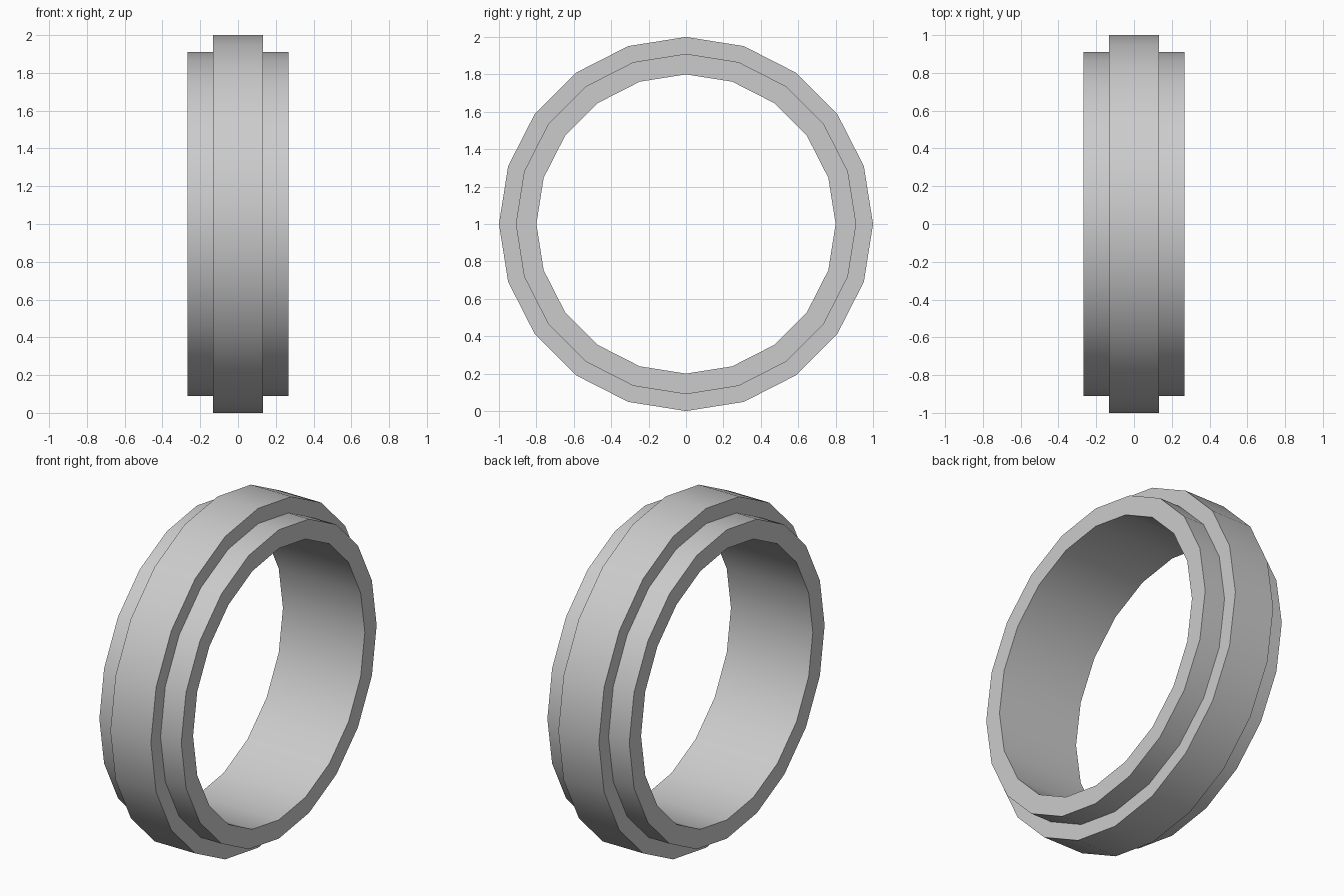
import bpy, bmesh
from math import sin, cos, pi

if "Cube" in bpy.data.objects:
    bpy.data.objects.remove(bpy.data.objects["Cube"])

SIDES = 20

# Stepped cross-section of the ring: (x, radius), closed loop
half = [(0.132, 1.0), (0.132, 0.91), (0.267, 0.91), (0.267, 0.80)]
profile = half + [(-x, r) for x, r in reversed(half)]

# Sweep the section around the x axis
bm = bmesh.new()
rings = []
for i in range(SIDES):
    a = 2 * pi * i / SIDES
    rings.append([bm.verts.new((x, r * sin(a), 1 + r * cos(a))) for x, r in profile])
n = len(profile)
for i in range(SIDES):
    a, b = rings[i], rings[(i + 1) % SIDES]
    for j in range(n):
        k = (j + 1) % n
        bm.faces.new((a[j], a[k], b[k], b[j]))
bmesh.ops.recalc_face_normals(bm, faces=bm.faces)

mesh = bpy.data.meshes.new("stepped_ring")
bm.to_mesh(mesh)
bm.free()
ring = bpy.data.objects.new("stepped_ring", mesh)
bpy.context.collection.objects.link(ring)

# Smooth around the band, crisp at the steps
bpy.context.view_layer.objects.active = ring
ring.select_set(True)
bpy.ops.object.shade_smooth_by_angle(angle=pi / 6)
